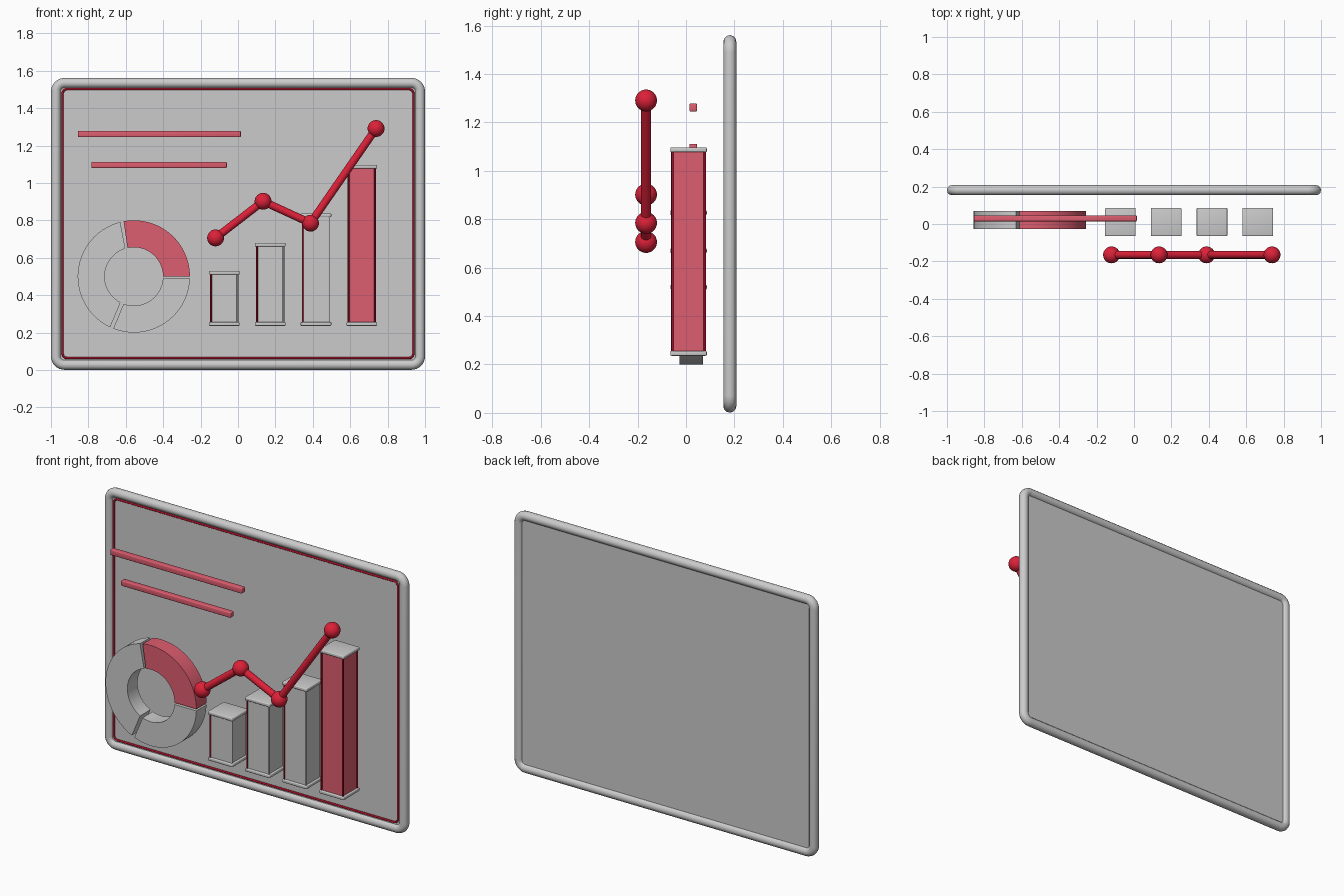
import bpy, bmesh
from math import sin, cos, pi, radians
from mathutils import Vector

if "Cube" in bpy.data.objects:
    bpy.data.objects.remove(bpy.data.objects["Cube"])


def material(name, color):
    m = bpy.data.materials.new(name)
    m.diffuse_color = color
    m.use_nodes = True
    m.node_tree.nodes["Principled BSDF"].inputs["Base Color"].default_value = m.diffuse_color
    return m


RED = material("red", (0.72, 0.015, 0.04, 1))
SOFT_RED = material("soft_red", (0.72, 0.11, 0.16, 1))
DARK_RED = material("dark_red", (0.35, 0.005, 0.02, 1))


def finish(ob, mat=None, smooth=True):
    if mat:
        ob.data.materials.append(mat)
    if smooth:
        bpy.ops.object.select_all(action='DESELECT')
        ob.select_set(True)
        bpy.context.view_layer.objects.active = ob
        bpy.ops.object.shade_smooth_by_angle(angle=radians(35))
    return ob


def from_bmesh(name, bm, mat=None, smooth=True):
    bmesh.ops.recalc_face_normals(bm, faces=bm.faces)
    me = bpy.data.meshes.new(name)
    bm.to_mesh(me)
    bm.free()
    ob = bpy.data.objects.new(name, me)
    bpy.context.collection.objects.link(ob)
    return finish(ob, mat, smooth)


def box(name, x0, x1, y0, y1, z0, z1, mat=None, bevel=0.0):
    bm = bmesh.new()
    bmesh.ops.create_cube(bm, size=1)
    for v in bm.verts:
        v.co = Vector(((x0 + x1) / 2 + v.co.x * (x1 - x0),
                       (y0 + y1) / 2 + v.co.y * (y1 - y0),
                       (z0 + z1) / 2 + v.co.z * (z1 - z0)))
    if bevel:
        bmesh.ops.bevel(bm, geom=bm.edges[:], offset=bevel, segments=3,
                        profile=0.5, affect='EDGES')
    return from_bmesh(name, bm, mat)


def extrude_outline(name, pts, y0, y1, mat=None):
    """Solid from an outline of (x, z) points."""
    bm = bmesh.new()
    face = bm.faces.new([bm.verts.new((x, y0, z)) for x, z in pts])
    ext = bmesh.ops.extrude_face_region(bm, geom=[face])
    verts = [g for g in ext["geom"] if isinstance(g, bmesh.types.BMVert)]
    bmesh.ops.translate(bm, verts=verts, vec=(0, y1 - y0, 0))
    return from_bmesh(name, bm, mat)


def rounded_rect(hw, z0, z1, r, n=8):
    corners = [(hw - r, z1 - r, 0), (-hw + r, z1 - r, 90),
               (-hw + r, z0 + r, 180), (hw - r, z0 + r, 270)]
    return [(cx + r * cos(radians(a + 90 * i / n)), cz + r * sin(radians(a + 90 * i / n)))
            for cx, cz, a in corners for i in range(n + 1)]


def tube(name, pts, radius, mat=None, cyclic=False):
    cu = bpy.data.curves.new(name, 'CURVE')
    cu.dimensions = '3D'
    cu.bevel_depth = radius
    cu.bevel_resolution = 4
    cu.use_fill_caps = True
    sp = cu.splines.new('POLY')
    sp.points.add(len(pts) - 1)
    for p, co in zip(sp.points, pts):
        p.co = (*co, 1)
    sp.use_cyclic_u = cyclic
    ob = bpy.data.objects.new(name, cu)
    bpy.context.collection.objects.link(ob)
    bpy.ops.object.select_all(action='DESELECT')
    ob.select_set(True)
    bpy.context.view_layer.objects.active = ob
    bpy.ops.object.convert(target='MESH')
    return finish(bpy.context.view_layer.objects.active, mat)


# Board: panel, round frame and thin red inner border
YB = 0.181
extrude_outline("board_panel", rounded_rect(0.965, 0.035, 1.525, 0.04), YB - 0.01, YB + 0.01)
tube("board_frame", [(x, YB, z) for x, z in rounded_rect(0.973, 0.028, 1.534, 0.045)],
     0.027, cyclic=True)
tube("board_border", [(x, YB - 0.011, z) for x, z in rounded_rect(0.938, 0.064, 1.502, 0.025)],
     0.006, DARK_RED, cyclic=True)

# Two text bars
box("upper_text_bar", -0.856, 0.015, 0.014, 0.046, 1.245, 1.278, SOFT_RED, 0.005)
box("lower_text_bar", -0.784, -0.06, 0.014, 0.046, 1.08, 1.112, SOFT_RED, 0.005)

# Ring chart in three segments
CX, CZ, R_OUT, R_IN = -0.557, 0.5, 0.3, 0.156


def ring_segment(name, outer, inner, mat=None, n=28):
    def arc(r, a, b):
        return [(CX + r * cos(radians(a + (b - a) * i / n)),
                 CZ + r * sin(radians(a + (b - a) * i / n))) for i in range(n + 1)]
    extrude_outline(name, arc(R_OUT, *outer) + arc(R_IN, inner[1], inner[0]),
                    -0.026, 0.07, mat)


ring_segment("ring_segment_red", (0, 100.5), (0, 102.5), SOFT_RED)
ring_segment("ring_segment_left", (104, 245), (107, 243), n=36)
ring_segment("ring_segment_bottom", (248.5, 358), (249.5, 356), n=32)

# Column chart: body, end caps and corner rods
Y0, Y1, Z0 = -0.064, 0.086, 0.236
for i, top in enumerate((0.53, 0.68, 0.837, 1.097)):
    cx = -0.073 + 0.245 * i
    tall = i == 3
    box(f"column_{i + 1}", cx - 0.071, cx + 0.071, Y0 + 0.008, Y1 - 0.008,
        Z0 + 0.01, top - 0.01, SOFT_RED if tall else None)
    for part, z in (("base", Z0), ("cap", top - 0.02)):
        box(f"column_{i + 1}_{part}", cx - 0.082, cx + 0.082, Y0 - 0.001, Y1,
            z, z + 0.02, None, 0.005)
    for sx in (-1, 1):
        for y in (Y0 + 0.008, Y1 - 0.008):
            red = tall or (sx < 0 and y < 0)
            tube(f"column_{i + 1}_edge_rod",
                 [(cx + sx * 0.071, y, Z0 + 0.01), (cx + sx * 0.071, y, top - 0.01)],
                 0.005, DARK_RED if red else None)

# Trend line: rods joined by round markers
YL = -0.165
points = [Vector((x, YL, z)) for x, z in
          ((-0.12, 0.706), (0.134, 0.902), (0.388, 0.785), (0.738, 1.291))]
for i, (a, b) in enumerate(zip(points, points[1:])):
    tube(f"trend_rod_{i + 1}", [a, b], 0.021, RED)
for i, p in enumerate(points):
    bm = bmesh.new()
    bmesh.ops.create_uvsphere(bm, u_segments=32, v_segments=16, radius=0.045)
    bmesh.ops.translate(bm, verts=bm.verts, vec=p)
    from_bmesh(f"trend_marker_{i + 1}", bm, RED)
